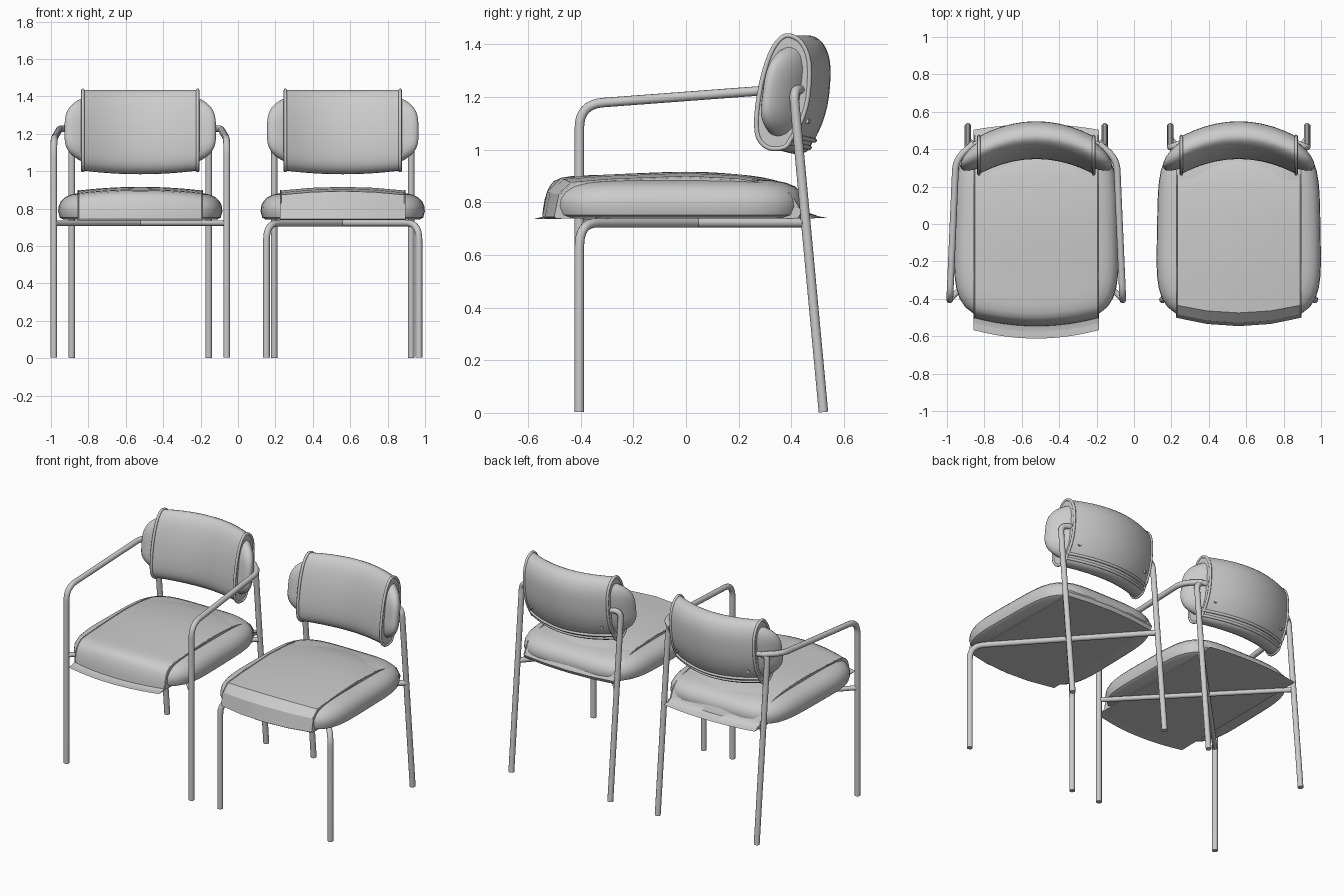
import bpy, bmesh, math
from mathutils import Vector

if "Cube" in bpy.data.objects:
    bpy.data.objects.remove(bpy.data.objects["Cube"])


def clamp(v):
    return max(0.0, min(1.0, v))


def finish(bm, name, angle=40):
    bmesh.ops.recalc_face_normals(bm, faces=bm.faces)
    me = bpy.data.meshes.new(name)
    bm.to_mesh(me)
    bm.free()
    ob = bpy.data.objects.new(name, me)
    bpy.context.collection.objects.link(ob)
    bpy.ops.object.select_all(action='DESELECT')
    ob.select_set(True)
    bpy.context.view_layer.objects.active = ob
    bpy.ops.object.shade_smooth_by_angle(angle=math.radians(angle))
    return ob


def loft(name, rings, closed_ends=True, angle=40):
    """Skin a list of closed point loops."""
    bm = bmesh.new()
    vs = [[bm.verts.new(p) for p in r] for r in rings]
    n = len(rings[0])
    for a, b in zip(vs, vs[1:]):
        for i in range(n):
            j = (i + 1) % n
            bm.faces.new((a[i], a[j], b[j], b[i]))
    if closed_ends:
        bm.faces.new(vs[0])
        bm.faces.new(vs[-1])
    return finish(bm, name, angle)


def fillet(pts, r):
    """Round the inner corners of a path."""
    pts = [Vector(p) for p in pts]
    out = [pts[0]]
    for a, b, c in zip(pts, pts[1:], pts[2:]):
        d = min(r, (a - b).length * 0.48, (c - b).length * 0.48)
        p, q = b + (a - b).normalized() * d, b + (c - b).normalized() * d
        for k in range(9):
            t = k / 8
            out.append(p * (1 - t) ** 2 + b * 2 * t * (1 - t) + q * t * t)
    return out + [pts[-1]]


def tube(name, pts, rad=0.018, cyclic=False, res=4):
    cu = bpy.data.curves.new(name, 'CURVE')
    cu.dimensions = '3D'
    cu.bevel_depth, cu.bevel_resolution, cu.use_fill_caps = rad, res, True
    sp = cu.splines.new('POLY')
    sp.points.add(len(pts) - 1)
    for s, p in zip(sp.points, pts):
        s.co = (*p, 1)
    sp.use_cyclic_u = cyclic
    ob = bpy.data.objects.new(name, cu)
    bpy.context.collection.objects.link(ob)
    bpy.ops.object.select_all(action='DESELECT')
    ob.select_set(True)
    bpy.context.view_layer.objects.active = ob
    bpy.ops.object.convert(target='MESH')
    bpy.ops.object.shade_smooth_by_angle(angle=math.radians(50))
    return ob


def smooth_loop(pts, k=4):
    """Closed Catmull-Rom subdivision of a 2D profile."""
    n, out = len(pts), []
    for i in range(n):
        p0, p1, p2, p3 = (Vector(pts[(i + o) % n]) for o in (-1, 0, 1, 2))
        for s in range(k):
            t = s / k
            out.append(0.5 * (2 * p1 + (p2 - p0) * t + (2 * p0 - 5 * p1 + 4 * p2 - p3) * t * t
                              + (3 * p1 - p0 - 3 * p2 + p3) * t ** 3))
    return out


def superellipse(a, b, n, count=64):
    out = []
    for i in range(count):
        t = 2 * math.pi * i / count
        c, s = math.cos(t), math.sin(t)
        r = (abs(c) ** n + abs(s) ** n) ** (-1 / n)
        out.append((a * c * r, b * s * r))
    return out


def seat_warp(x, y, z):
    f = (x / 0.335) ** 2
    y2 = y + 0.045 * f * clamp((-0.2 - y) / 0.3) - 0.03 * f * clamp((y - 0.2) / 0.25)
    return x, y2, z - 0.02 * f * clamp((z - 0.78) / 0.1)


def back_warp(x, y, z):
    f = (x / 0.31) ** 2
    return (x, 0.45 - 0.85 * x * x + 0.12 * (z - 1.2) + y,
            z + 0.02 * f * clamp((1.2 - z) / 0.2))


SEAT_PROFILE = [(-0.535, .738), (-0.546, .745), (-0.528, .84), (-0.475, .893), (-0.3, .905),
                (0, .916), (0.2, .906), (0.33, .886), (0.42, .848), (0.467, .76), (0.455, .738)]
BACK_PROFILE = [(-.03, .987), (-.075, 1.03), (-.092, 1.12), (-.09, 1.25), (-.07, 1.36),
                (-.04, 1.418), (-.005, 1.433), (.045, 1.405), (.082, 1.33), (.093, 1.2),
                (.08, 1.1), (.05, 1.025), (.03, .99)]
SEAT_RINGS = [(.02, .742), (.94, .742), (.98, .752), (1, .785), (.992, .815), (.965, .84),
              (.92, .86), (.85, .874), (.76, .883), (.5, .894), (.25, .898), (.02, .9)]
BACK_RINGS = [(.02, .085), (.3, .083), (.6, .075), (.8, .062), (.9, .048), (.965, .03), (.992, .013)]


def panel(name, cx, profile, half, warp, nx, angle):
    """Cover strip wrapped over a cushion."""
    rings = []
    for i in range(nx + 1):
        x = half * (2 * i / nx - 1)
        rings.append([Vector(warp(x, y, z)) + Vector((cx, 0, 0)) for y, z in profile])
    loft(name, rings, angle=angle)


def chair(label, cx, arms):
    off = Vector((cx, 0, 0))

    # seat cushion
    outline = superellipse(0.437, 0.483, 4.5)
    rings = [[(cx + x * s * (1 - 0.04 * y), -0.03 + y * s, z) for x, y in outline]
             for s, z in SEAT_RINGS]
    loft(label + "_seat_cushion", rings)

    # seat cover: rounded on the armchair, crisp on the side chair
    seat_prof = smooth_loop(SEAT_PROFILE, 3) if arms else SEAT_PROFILE
    panel(label + "_seat_cover", cx, seat_prof, 0.335, seat_warp, 12 if arms else 4,
          50 if arms else 22)

    # backrest cushion
    outline = superellipse(0.405, 0.207, 3.4)
    levels = [(s, -t) for s, t in BACK_RINGS] + [(1, 0)] + [(s, t) for s, t in BACK_RINGS[::-1]]
    rings = [[Vector(back_warp(x * s, t, 1.212 + z * s)) + off for x, z in outline]
             for s, t in levels]
    loft(label + "_backrest_cushion", rings)

    # backrest cover
    back_prof = smooth_loop(BACK_PROFILE, 3)
    panel(label + "_backrest_cover", cx, back_prof, 0.31, back_warp, 10, 45)

    # hems on the lower back of the cover
    for y, z in ((.058, 1.035), (.042, 1.008)):
        pts = [Vector(back_warp(0.31 * i / 8, y, z)) + off for i in range(-8, 9)]
        tube(label + "_cover_hem", pts, 0.009, res=2)

    for s in (-1, 1):
        # piping along cover edges
        pts = [Vector(back_warp(s * 0.307, y, z)) + off for y, z in back_prof]
        tube(label + "_backrest_piping", pts, 0.009, True, 2)
        pts = [Vector(seat_warp(s * 0.332, y, z)) + off for y, z in seat_prof if z > 0.745]
        tube(label + "_seat_piping", pts, 0.004, False, 2)

        # snap buttons
        b = Vector(back_warp(s * 0.26, 0.083, 1.1)) + off
        bpy.ops.mesh.primitive_cylinder_add(vertices=16, radius=0.01, depth=0.012, location=b,
                                            rotation=(math.pi / 2, 0, s * -0.4))
        bpy.context.object.name = label + "_button"

        # rear leg, bent inward into the backrest
        rear = [(s * .366, .522, .003), (s * .366, .408, 1.228), (s * .25, .455, 1.228)]
        tube(label + "_rear_leg", [p + off for p in fillet(rear, 0.05)])

        # front leg, with armrest or with diagonal under-seat brace
        joint = (-s * .366, .453, .722)
        if arms:
            front = [(s * .4625, -.405, .003), (s * .4625, -.405, 1.172),
                     (s * .43, .345, 1.228), (s * .335, .43, 1.228)]
            tube(label + "_front_leg_and_arm", [p + off for p in fillet(front, 0.09)])
            brace = [Vector((s * .4625, -.405, .722)), Vector(joint)]
            tube(label + "_seat_brace", [p + off for p in brace], 0.015)
        else:
            front = [(s * .4075, -.405, .003), (s * .4075, -.405, .722), joint]
            tube(label + "_front_leg_and_brace", [p + off for p in fillet(front, 0.09)])


chair("armchair", -0.5225, True)
chair("side_chair", 0.56, False)
